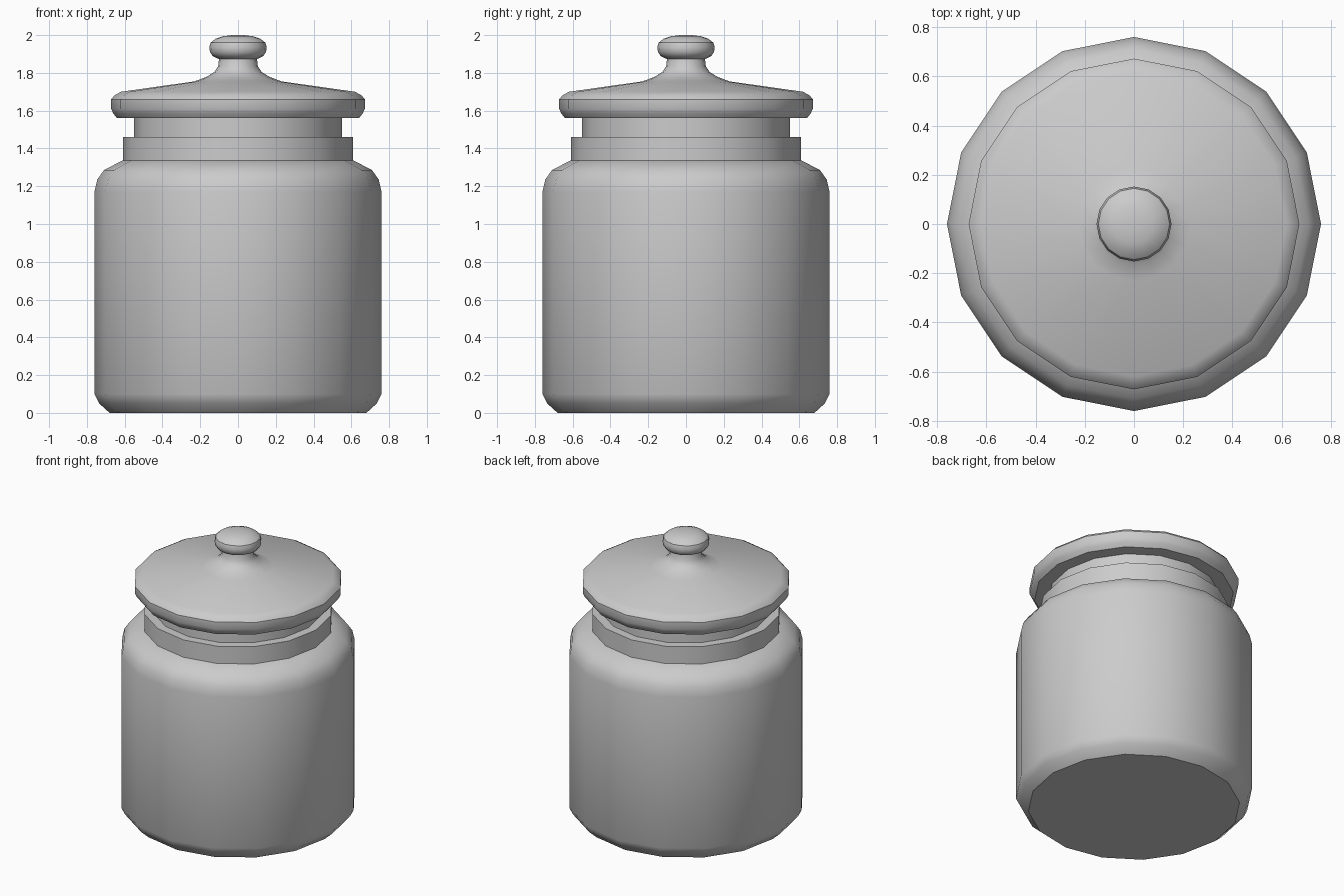
import bpy, bmesh
from math import cos, sin, pi, radians

if "Cube" in bpy.data.objects:
    bpy.data.objects.remove(bpy.data.objects["Cube"])

SIDES = 16


def lathe(name, profile):
    """Revolve (radius, z) points, listed bottom to top, into a closed 16-sided solid."""
    bm = bmesh.new()
    rings = [[bm.verts.new((r * cos(2 * pi * i / SIDES), r * sin(2 * pi * i / SIDES), z))
              for i in range(SIDES)] for r, z in profile]
    for low, high in zip(rings, rings[1:]):
        for i in range(SIDES):
            j = (i + 1) % SIDES
            bm.faces.new((low[i], low[j], high[j], high[i]))
    bm.faces.new(rings[0][::-1])
    bm.faces.new(rings[-1])
    mesh = bpy.data.meshes.new(name)
    bm.to_mesh(mesh)
    bm.free()
    obj = bpy.data.objects.new(name, mesh)
    bpy.context.collection.objects.link(obj)
    bpy.ops.object.select_all(action='DESELECT')
    obj.select_set(True)
    bpy.context.view_layer.objects.active = obj
    bpy.ops.object.shade_smooth_by_angle(angle=radians(35))
    return obj


# Jar body with bevelled foot and rounded shoulder
lathe("jar_body", [(0.68, 0), (0.735, 0.05), (0.76, 0.10), (0.76, 1.17),
                   (0.745, 1.235), (0.71, 1.285), (0.605, 1.34)])

# Upright collar round the mouth
lathe("jar_collar", [(0.61, 1.335), (0.61, 1.46)])

# Stopper that drops into the mouth
lathe("lid_stopper", [(0.55, 1.44), (0.55, 1.57)])

# Lid with rolled rim and shallow cone rising to the knob stem
lathe("lid", [(0.54, 1.56), (0.64, 1.56), (0.66, 1.585), (0.672, 1.61), (0.672, 1.66),
              (0.655, 1.68), (0.62, 1.70), (0.23, 1.755), (0.165, 1.78),
              (0.125, 1.805), (0.105, 1.835), (0.10, 1.88)])

# Rounded knob
lathe("lid_knob", [(0.09, 1.87), (0.105, 1.875), (0.135, 1.89), (0.148, 1.91), (0.152, 1.935),
                   (0.145, 1.96), (0.12, 1.98), (0.08, 1.994), (0.03, 2.0)])
